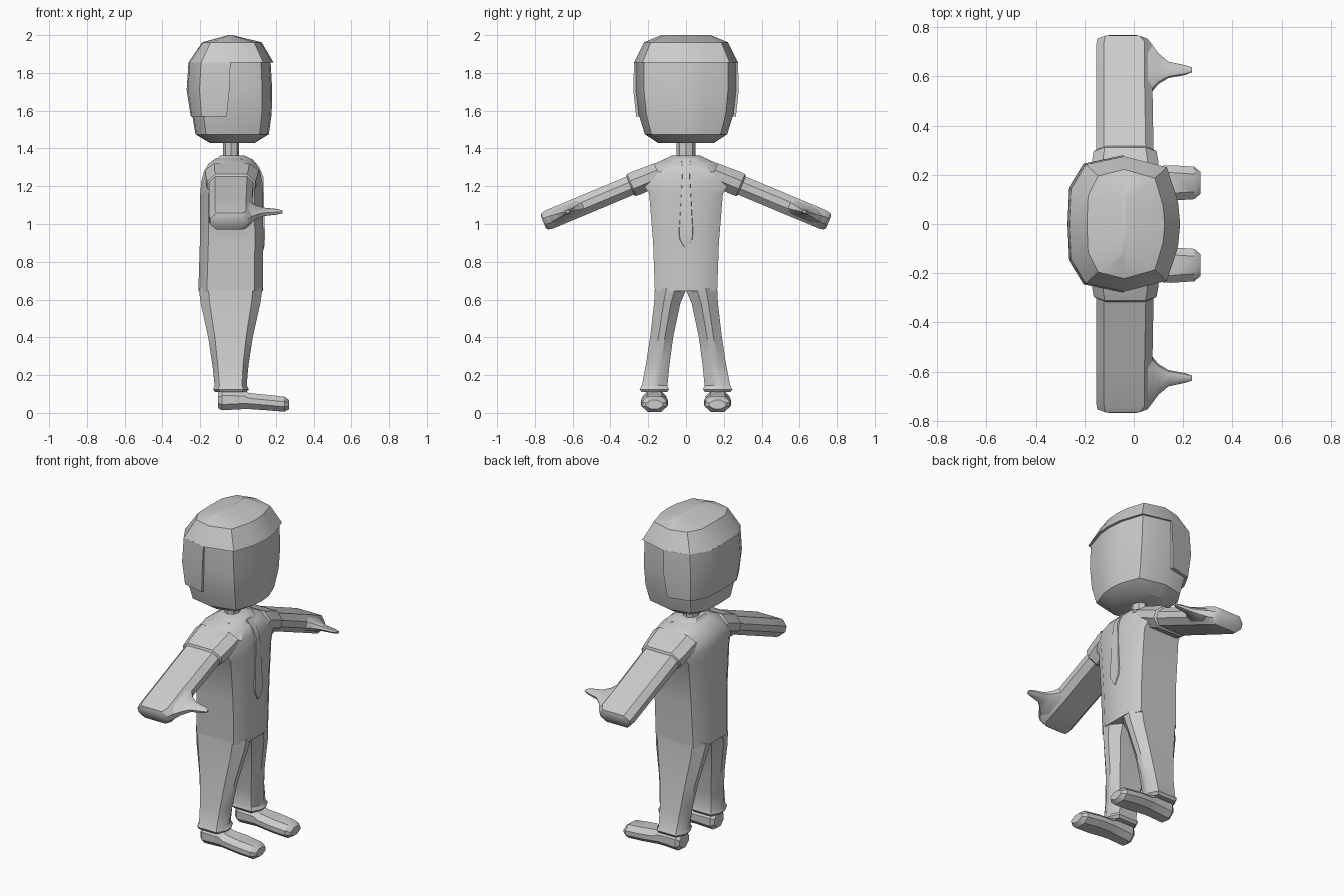
import bpy, bmesh, math
from mathutils import Vector


def loft(name, rings, mirror=False, angle=32):
    """Skin a list of equal-length closed rings and cap both ends."""
    bm = bmesh.new()
    loops = [[bm.verts.new(p) for p in r] for r in rings]
    n = len(loops[0])
    for a, b in zip(loops, loops[1:]):
        for i in range(n):
            bm.faces.new((a[i], a[(i + 1) % n], b[(i + 1) % n], b[i]))
    bm.faces.new(loops[0][::-1])
    bm.faces.new(loops[-1])
    bmesh.ops.recalc_face_normals(bm, faces=bm.faces)
    me = bpy.data.meshes.new(name)
    bm.to_mesh(me)
    bm.free()
    ob = bpy.data.objects.new(name, me)
    bpy.context.collection.objects.link(ob)
    if mirror:
        ob.modifiers.new("mirror", 'MIRROR').use_axis = (False, True, False)
    bpy.ops.object.select_all(action='DESELECT')
    bpy.context.view_layer.objects.active = ob
    ob.select_set(True)
    bpy.ops.object.shade_smooth_by_angle(angle=math.radians(angle))
    return ob


def chamfer(a0, a1, b0, b1, ca, cb):
    """Rectangle with cut corners, as 2D points."""
    return [(a0 + ca, b0), (a1 - ca, b0), (a1, b0 + cb), (a1, b1 - cb),
            (a1 - ca, b1), (a0 + ca, b1), (a0, b1 - cb), (a0, b0 + cb)]


def level(z, x0, x1, y0, y1, cx, cy):
    """Horizontal chamfered ring at height z."""
    return [Vector((x, y, z)) for x, y in chamfer(x0, x1, y0, y1, cx, cy)]


FRONT = [(1, 0), (0.96, 0.34), (0.76, 0.84)]
BACK = [(0, 1), (-0.7, 0.88), (-0.97, 0.52), (-1, 0)]


def head_ring(z, back, front, w, mid=-0.04, half=BACK, lead=FRONT):
    """Faceted head outline, symmetric in y."""
    pts = lead + half
    pts = pts + [(a, -b) for a, b in reversed(pts) if b > 0]
    return [Vector((mid + a * ((front - mid) if a > 0 else (mid - back)), b * w, z))
            for a, b in pts]


# Head
loft("head", [head_ring(*r) for r in (
    (1.43, -0.15, 0.09, 0.15), (1.475, -0.225, 0.163, 0.218),
    (1.58, -0.243, 0.178, 0.25), (1.71, -0.25, 0.181, 0.265),
    (1.87, -0.24, 0.172, 0.265))])

# Hair: top cap and the back shell with side edges
loft("hair_top", [head_ring(*r) for r in (
    (1.855, -0.262, 0.188, 0.275), (1.962, -0.19, 0.125, 0.222),
    (2.0, -0.05, -0.03, 0.13))], angle=25)
loft("hair_back", [head_ring(z, b, 0, w, m, BACK, []) for z, b, w, m in (
    (1.57, -0.25, 0.264, -0.06), (1.71, -0.272, 0.279, -0.045),
    (1.856, -0.262, 0.275, -0.04))])

# Neck
loft("neck", [[Vector((-0.037 + 0.043 * math.cos(t * math.pi / 4),
                       0.05 * math.sin(t * math.pi / 4), z)) for t in range(8)]
              for z in (1.33, 1.45)])

# Collar
loft("collar", [level(1.325, -0.125, 0.085, -0.115, 0.115, 0.05, 0.05),
                level(1.345, -0.11, 0.07, -0.11, 0.11, 0.05, 0.05),
                level(1.362, -0.095, 0.035, -0.075, 0.075, 0.035, 0.035)])

# Torso
loft("torso", [level(z, x0, x1, -w, w, cx, cy) for z, x0, x1, w, cx, cy in (
    (0.645, -0.21, 0.132, 0.165, 0.045, 0.075),
    (0.9, -0.202, 0.134, 0.174, 0.045, 0.075),
    (1.16, -0.2, 0.133, 0.195, 0.045, 0.075),
    (1.22, -0.195, 0.13, 0.235, 0.05, 0.1),
    (1.275, -0.182, 0.118, 0.24, 0.06, 0.11),
    (1.32, -0.155, 0.095, 0.165, 0.06, 0.08),
    (1.35, -0.115, 0.05, 0.1, 0.05, 0.05))])

# Tie, lying just proud of the chest
loft("tie", [[Vector((x - 0.03, -w, z)), Vector((x, -w * 0.8, z)),
              Vector((x, w * 0.8, z)), Vector((x - 0.03, w, z))] for z, x, w in (
    (1.345, 0.075, 0.03), (1.3, 0.113, 0.022), (1.25, 0.134, 0.024),
    (0.96, 0.142, 0.044), (0.92, 0.142, 0.04), (0.87, 0.138, 0.004))])

# Trouser legs with cuffs
loft("leg", [level(z, x0, x1, y0, y1, 0.3 * (x1 - x0) / 2, 0.36 * (y1 - y0))
             for z, x0, x1, y0, y1 in (
    (0.66, -0.208, 0.13, -0.004, 0.165), (0.58, -0.197, 0.118, 0.03, 0.169),
    (0.4, -0.158, 0.078, 0.068, 0.19), (0.25, -0.135, 0.055, 0.088, 0.213),
    (0.145, -0.124, 0.046, 0.098, 0.234), (0.125, -0.132, 0.057, 0.09, 0.245),
    (0.11, -0.12, 0.045, 0.1, 0.235))], mirror=True)

# Shoes, lofted heel to toe
loft("shoe", [[Vector((x, y, z)) for y, z in
               chamfer(0.167 - w, 0.167 + w, z0, z1, 0.03, min(0.03, (z1 - z0) / 3))]
              for x, w, z0, z1 in (
    (-0.105, 0.045, 0.025, 0.11), (-0.085, 0.06, 0.014, 0.122),
    (0.03, 0.062, 0.02, 0.12), (0.06, 0.066, 0.02, 0.105),
    (0.15, 0.072, 0.014, 0.096), (0.245, 0.066, 0.006, 0.086),
    (0.27, 0.045, 0.02, 0.068))], mirror=True)

# Arm frame: distance along the arm and height across it
ORIGIN = Vector((0, 0.2, 1.243))
ALONG = Vector((0, 0.923, -0.386))
ACROSS = Vector((0, 0.386, 0.923))


def arm_point(x, d, h):
    return ORIGIN + Vector((x, 0, 0)) + ALONG * d + ACROSS * h


def arm_ring(d, x0, x1, h, c=0.032):
    return [arm_point(x, d, n) for x, n in chamfer(x0, x1, -h, h, c, h * 0.65)]


loft("arm", [arm_ring(*r) for r in (
    (-0.06, -0.155, 0.085, 0.055), (0.1, -0.153, 0.08, 0.052),
    (0.4, -0.153, 0.075, 0.052), (0.565, -0.153, 0.075, 0.052),
    (0.593, -0.148, 0.055, 0.047), (0.602, -0.125, 0.035, 0.035))], mirror=True)

# Short sleeve cap over the shoulder
loft("sleeve", [arm_ring(*r) for r in (
    (-0.06, -0.175, 0.11, 0.06, 0.05), (0.06, -0.168, 0.098, 0.064, 0.045),
    (0.095, -0.163, 0.092, 0.063, 0.045), (0.105, -0.15, 0.078, 0.052, 0.035))],
    mirror=True)

# Thumb, flaring into the edge of the hand
loft("thumb", [[arm_point(x, d, h) for d, h in
                chamfer(d0, d1, -t, t, (d1 - d0) / 4, t / 2)] for x, d0, d1, t in (
    (0.04, 0.32, 0.585, 0.042), (0.075, 0.375, 0.565, 0.034),
    (0.1, 0.405, 0.53, 0.025), (0.14, 0.43, 0.495, 0.017),
    (0.21, 0.443, 0.48, 0.012), (0.235, 0.453, 0.472, 0.006))], mirror=True)
